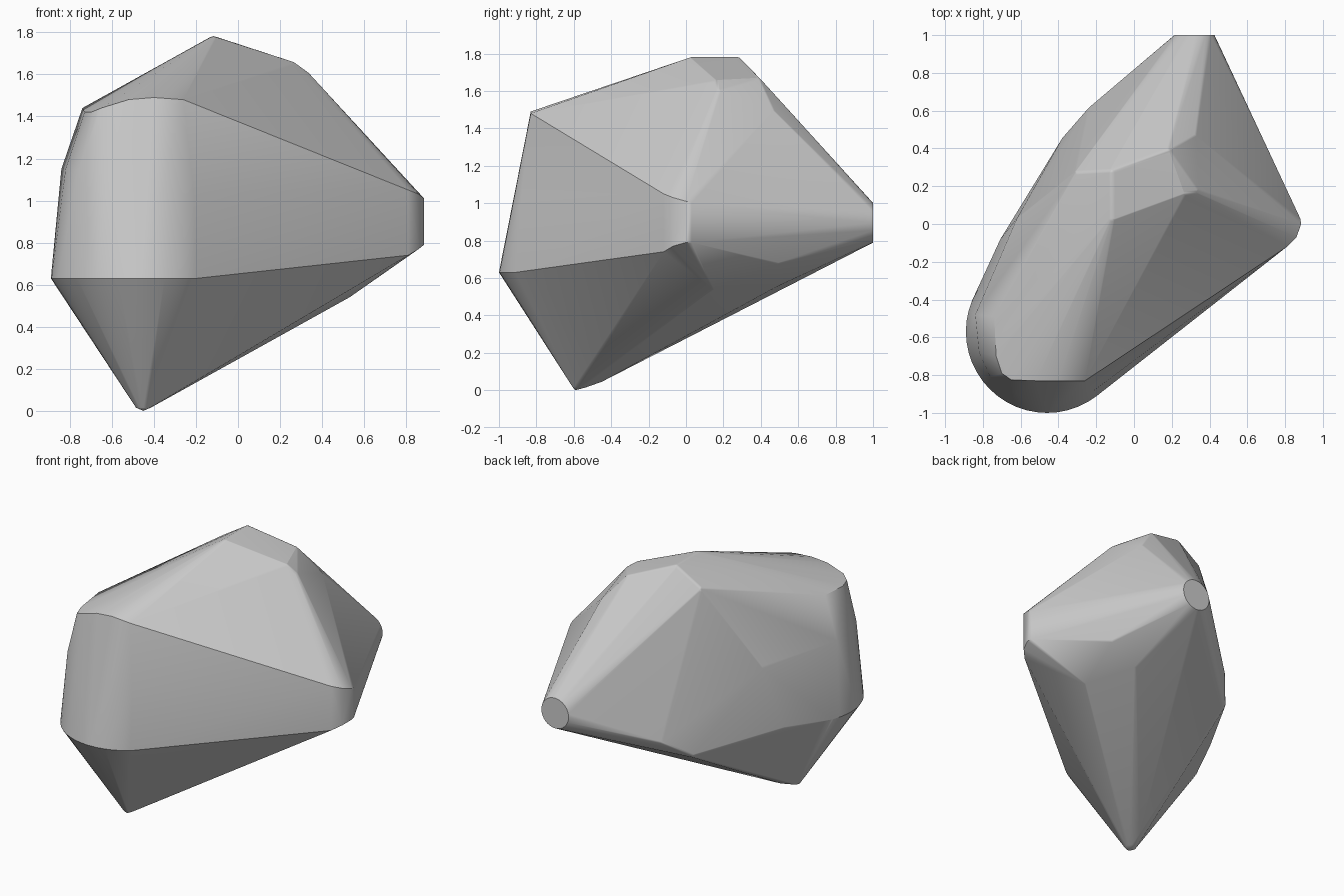
import bpy
import bmesh
import math
from mathutils import Vector

cube = bpy.data.objects.get("Cube")
if cube:
    bpy.data.objects.remove(cube, do_unlink=True)

CENTRE = Vector((0, 0, 0.9))
ROUND = 0.03


def ring(centre, radius, u, v, steps):
    """Points of a circle spanned by the axes u and v."""
    c, u, v = Vector(centre), Vector(u), Vector(v)
    angles = [2 * math.pi * i / steps for i in range(steps)]
    return [c + radius * (math.cos(a) * u + math.sin(a) * v) for a in angles]


def ball(corner):
    """Points of a small ball just inside a corner, to round it off."""
    p = Vector(corner)
    p -= (p - CENTRE).normalized() * ROUND
    points = [p + Vector((0, 0, ROUND)), p - Vector((0, 0, ROUND))]
    for k in range(1, 6):
        a = math.pi * k / 6
        level = p + Vector((0, 0, ROUND * math.cos(a)))
        points += ring(level, ROUND * math.sin(a), (1, 0, 0), (0, 1, 0), 12)
    return points


# Crisp rims: broad lower disc, back disc, edge of the front facet
points = ring((-0.46, -0.57, 0.63), 0.43, (1, 0, 0), (0, 1, 0), 48)
points += ring((0.32, 1, 0.895), 0.106, (1, 0, 0), (0, 0, 1), 32)
points += [Vector(p) for p in (
    (-0.74, -0.49, 1.44), (-0.73, -0.70, 1.42), (-0.70, -0.79, 1.42),
    (-0.65, -0.825, 1.44), (-0.52, -0.83, 1.48), (-0.40, -0.83, 1.49),
    (-0.26, -0.83, 1.48), (-0.22, -0.79, 1.46))]

# Shoulder between the disc and the front facet
points += [Vector(p) for p in (
    (-0.84, -0.48, 1.15), (-0.82, -0.68, 1.15), (-0.76, -0.81, 1.14),
    (-0.62, -0.90, 1.10), (-0.21, -0.88, 1.04))]

# Blunt right-hand edge and lower tip
for x, y, low, high in ((0.81, -0.12, 0.74, 1.05), (0.86, -0.07, 0.77, 1.03),
                        (0.885, 0, 0.79, 1.01), (0.88, 0.03, 0.79, 1.0)):
    points += [Vector((x, y, low)), Vector((x, y, high))]
points += ring((-0.45, -0.57, 0.015), 0.035, (1, 0, 0), (0, 1, 0), 12)
points += [Vector((-0.45, -0.59, 0)), Vector((-0.42, -0.45, 0.045))]

# Softly rounded corners of the top, back and underside
for corner in (
        (-0.12, 0.03, 1.78), (-0.12, 0.28, 1.78), (-0.30, 0.27, 1.67),
        (0.26, 0.17, 1.66), (0.33, 0.18, 1.61), (0.18, 0.39, 1.67),
        (0.32, 0.47, 1.50), (-0.37, 0.46, 0.57), (-0.23, 0.62, 0.69),
        (-0.62, 0.02, 1.10), (-0.71, -0.10, 0.65),
        (0.54, 0.15, 0.55), (0.41, 0.50, 0.57), (0.60, 0.50, 0.69)):
    points += ball(corner)

# Wrap all the points in one convex skin
bm = bmesh.new()
for p in points:
    bm.verts.new(p)
bmesh.ops.convex_hull(bm, input=bm.verts[:])
bmesh.ops.delete(bm, geom=[v for v in bm.verts if not v.link_faces],
                 context='VERTS')
bmesh.ops.recalc_face_normals(bm, faces=bm.faces[:])

mesh = bpy.data.meshes.new("boulder")
bm.to_mesh(mesh)
bm.free()
boulder = bpy.data.objects.new("boulder", mesh)
bpy.context.collection.objects.link(boulder)

# Plain stone grey
grey = bpy.data.materials.new("stone_grey")
grey.use_nodes = True
colour = (0.6, 0.6, 0.6, 1)
grey.diffuse_color = colour
grey.node_tree.nodes["Principled BSDF"].inputs["Base Color"].default_value = colour
mesh.materials.append(grey)

# Soft ridges with flat facets
bpy.ops.object.select_all(action='DESELECT')
boulder.select_set(True)
bpy.context.view_layer.objects.active = boulder
bpy.ops.object.shade_smooth_by_angle(angle=math.radians(30))
weighted = boulder.modifiers.new("flat_facets", 'WEIGHTED_NORMAL')
weighted.keep_sharp = True
